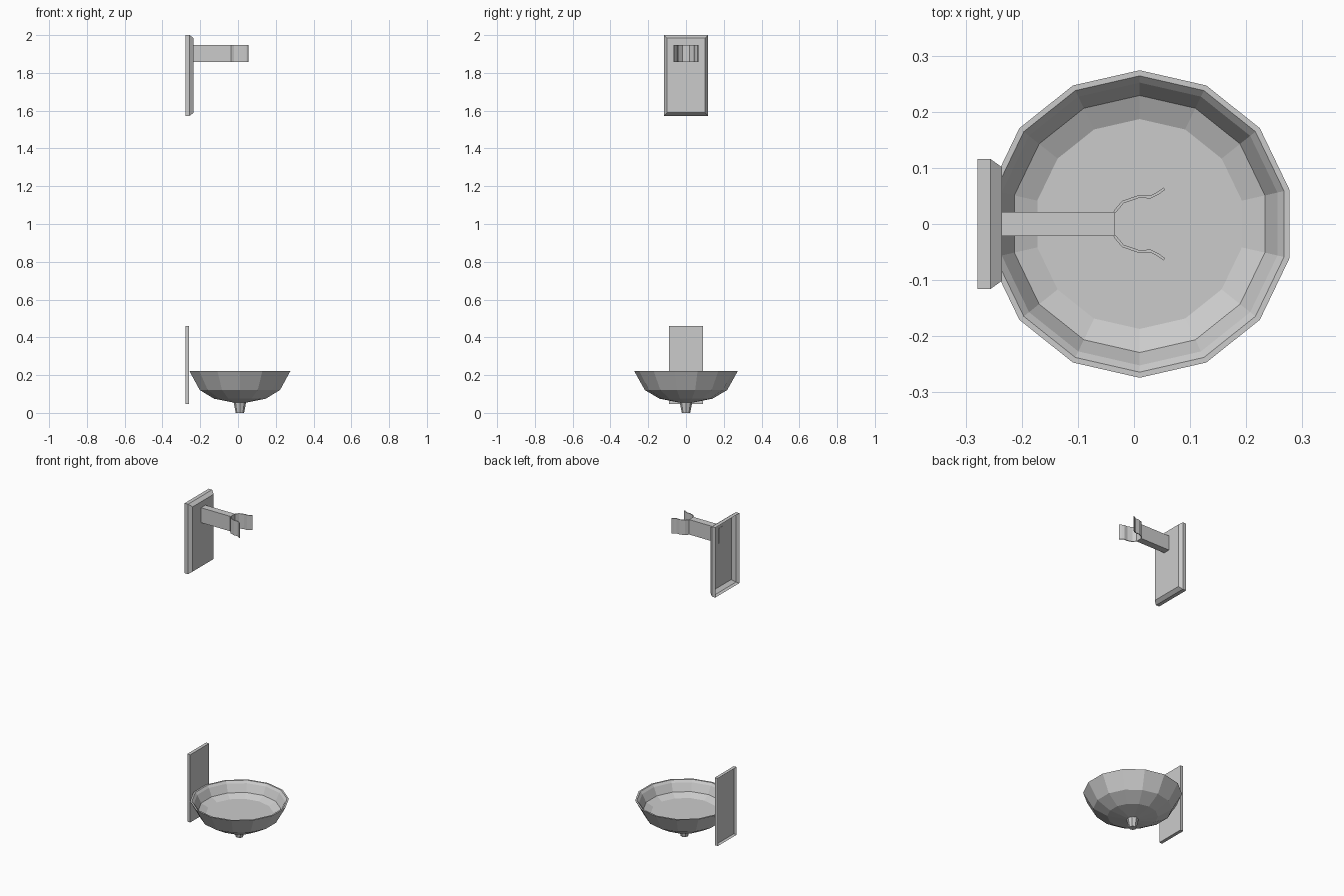
import bpy, math

if "Cube" in bpy.data.objects:
    bpy.data.objects.remove(bpy.data.objects["Cube"])

CX = 0.01  # bowl axis


def make(name, verts, faces):
    me = bpy.data.meshes.new(name)
    me.from_pydata(verts, [], faces)
    me.update()
    ob = bpy.data.objects.new(name, me)
    bpy.context.collection.objects.link(ob)
    return ob


def lathe(name, profile, n, cap_start=False, cap_end=False):
    """Revolve (radius, z) points; profile runs from top outside downwards."""
    verts, faces = [], []
    for r, z in profile:
        for i in range(n):
            a = math.pi / 2 + math.tau * i / n
            verts.append((CX + r * math.cos(a), r * math.sin(a), z))
    for k in range(len(profile) - 1):
        for i in range(n):
            j = (i + 1) % n
            faces.append((k * n + i, (k + 1) * n + i, (k + 1) * n + j, k * n + j))
    if cap_start:
        faces.append(tuple(range(n)))
    if cap_end:
        faces.append(tuple(reversed(range(len(verts) - n, len(verts)))))
    return make(name, verts, faces)


def open_back_plate(name, sections):
    """Shell facing +x from (x, half_y, z0, z1) sections, open at the wall side."""
    verts, faces = [], []
    for x, h, z0, z1 in sections:
        verts += [(x, -h, z0), (x, h, z0), (x, h, z1), (x, -h, z1)]
    for k in range(len(sections) - 1):
        for i in range(4):
            j = (i + 1) % 4
            faces.append((4 * k + i, 4 * k + j, 4 * k + 4 + j, 4 * k + 4 + i))
    m = len(verts)
    faces.append((m - 4, m - 3, m - 2, m - 1))
    return make(name, verts, faces)


def prism(name, outline, z0, z1):
    """Extrude a counter-clockwise xy outline between two heights."""
    n = len(outline)
    verts = [(x, y, z0) for x, y in outline] + [(x, y, z1) for x, y in outline]
    faces = [(i, (i + 1) % n, n + (i + 1) % n, n + i) for i in range(n)]
    faces += [tuple(reversed(range(n))), tuple(range(n, 2 * n))]
    return make(name, verts, faces)


# Bowl: shallow inner floor and wall, rim, then outer wall and underside
lathe("bowl", [(0.187, 0.142), (0.229, 0.162), (0.252, 0.208), (0.264, 0.221),
               (0.274, 0.221), (0.218, 0.121), (0.14, 0.075), (0.032, 0.054)],
      14, cap_start=True, cap_end=True)

# Tapered finial under the bowl
lathe("bottom_finial", [(0.033, 0.056), (0.022, 0.0)], 8, cap_end=True)

# Wall plates
open_back_plate("lower_wall_plate", [(-0.279, 0.091, 0.047, 0.46),
                                     (-0.259, 0.091, 0.047, 0.46)])
open_back_plate("upper_wall_plate", [(-0.279, 0.116, 1.573, 2.0),
                                     (-0.256, 0.116, 1.573, 2.0),
                                     (-0.235, 0.101, 1.589, 1.984)])

# Holder arm
Z0, Z1 = 1.857, 1.948
prism("holder_arm", [(-0.236, -0.021), (-0.035, -0.021),
                     (-0.035, 0.021), (-0.236, 0.021)], Z0, Z1)

# Springy clip prongs, mirrored across the arm
path = [(-0.035, 0.021), (-0.02, 0.039), (0.009, 0.049),
        (0.029, 0.048), (0.043, 0.055), (0.054, 0.063)]
T = 0.0025
left = []
right = []
for i, (x, y) in enumerate(path):
    ax, ay = path[max(i - 1, 0)]
    bx, by = path[min(i + 1, len(path) - 1)]
    d = math.hypot(bx - ax, by - ay)
    nx, ny = -(by - ay) / d * T, (bx - ax) / d * T
    left.append((x + nx, y + ny))
    right.append((x - nx, y - ny))
outline = right + left[::-1]
prism("clip_prong_back", outline, Z0, Z1)
prism("clip_prong_front", [(x, -y) for x, y in reversed(outline)], Z0, Z1)
